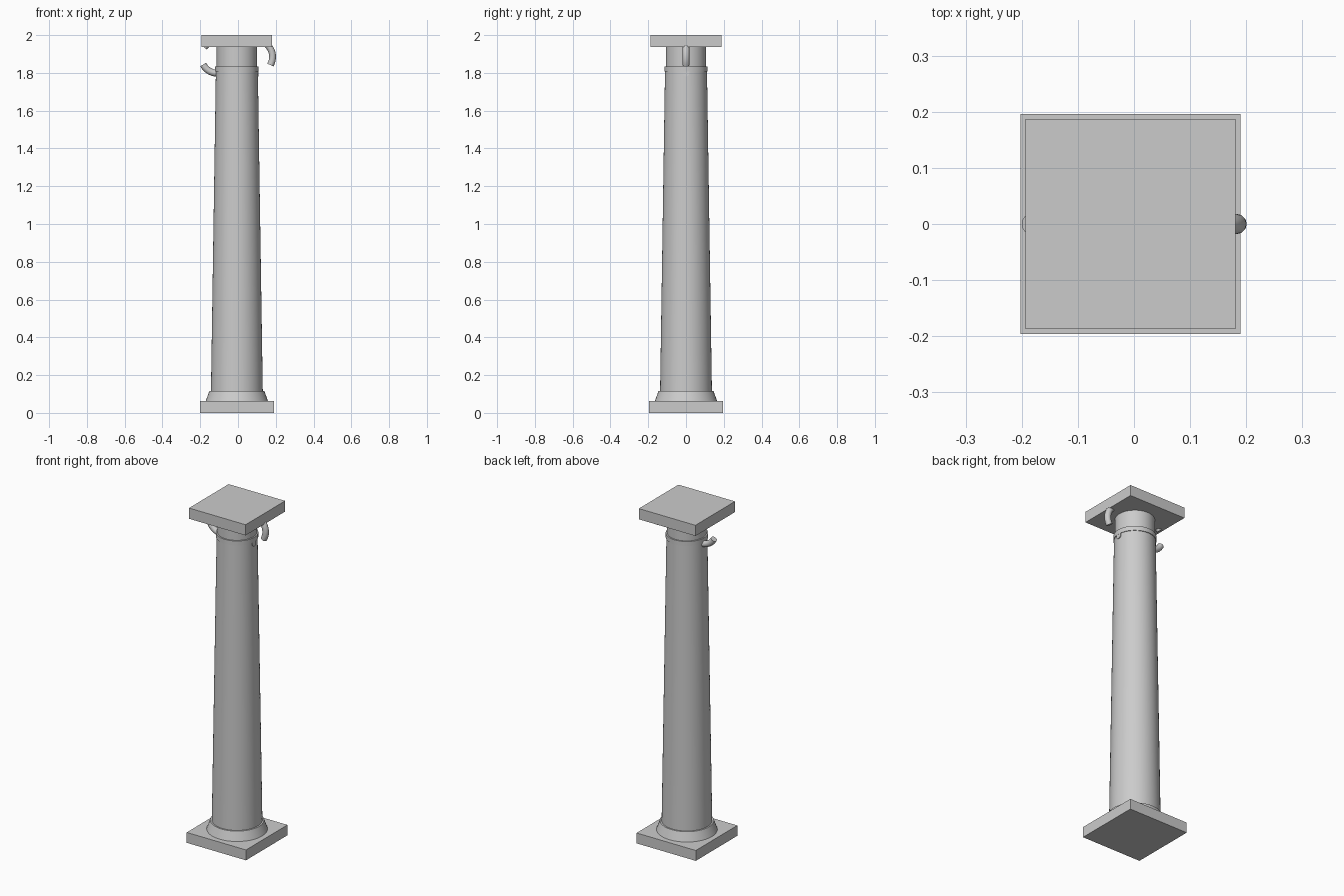
import bpy, math

if "Cube" in bpy.data.objects:
    bpy.data.objects.remove(bpy.data.objects["Cube"])

CX = -0.006  # column axis


def slab(name, half, z0, z1):
    bpy.ops.mesh.primitive_cube_add(size=1, location=(CX, 0, (z0 + z1) / 2))
    ob = bpy.context.object
    ob.name = name
    ob.scale = (2 * half, 2 * half, z1 - z0)
    bpy.ops.object.transform_apply(location=False, rotation=False, scale=True)


def drum(name, r0, r1, z0, z1):
    bpy.ops.mesh.primitive_cone_add(vertices=48, radius1=r0, radius2=r1,
                                    depth=z1 - z0, location=(CX, 0, (z0 + z1) / 2))
    bpy.context.object.name = name
    bpy.ops.object.shade_smooth_by_angle(angle=math.radians(30))


def volute(name, x, start, end, radius=0.087, tube=0.018, z=1.885, n=40):
    cu = bpy.data.curves.new(name, 'CURVE')
    cu.dimensions = '3D'
    cu.bevel_depth = tube
    cu.bevel_resolution = 4
    cu.use_fill_caps = True
    sp = cu.splines.new('POLY')
    sp.points.add(n)
    for i, p in enumerate(sp.points):
        a = math.radians(start + (end - start) * i / n)
        p.co = (x + radius * math.cos(a), 0, z + radius * math.sin(a), 1)
    ob = bpy.data.objects.new(name, cu)
    bpy.context.collection.objects.link(ob)


# base
slab("plinth", 0.196, 0, 0.062)
drum("base_moulding", 0.165, 0.146, 0.062, 0.115)

# tapered shaft, collar and neck
drum("shaft", 0.138, 0.111, 0.062, 1.82)
drum("collar", 0.115, 0.115, 1.808, 1.835)
drum("neck", 0.107, 0.107, 1.83, 1.945)

# top slab
slab("abacus", 0.187, 1.936, 2.0)

# open scroll rings on both sides
volute("right_volute", CX + 0.102, -30, 278)
volute("left_volute", CX - 0.102, 208, 505)
